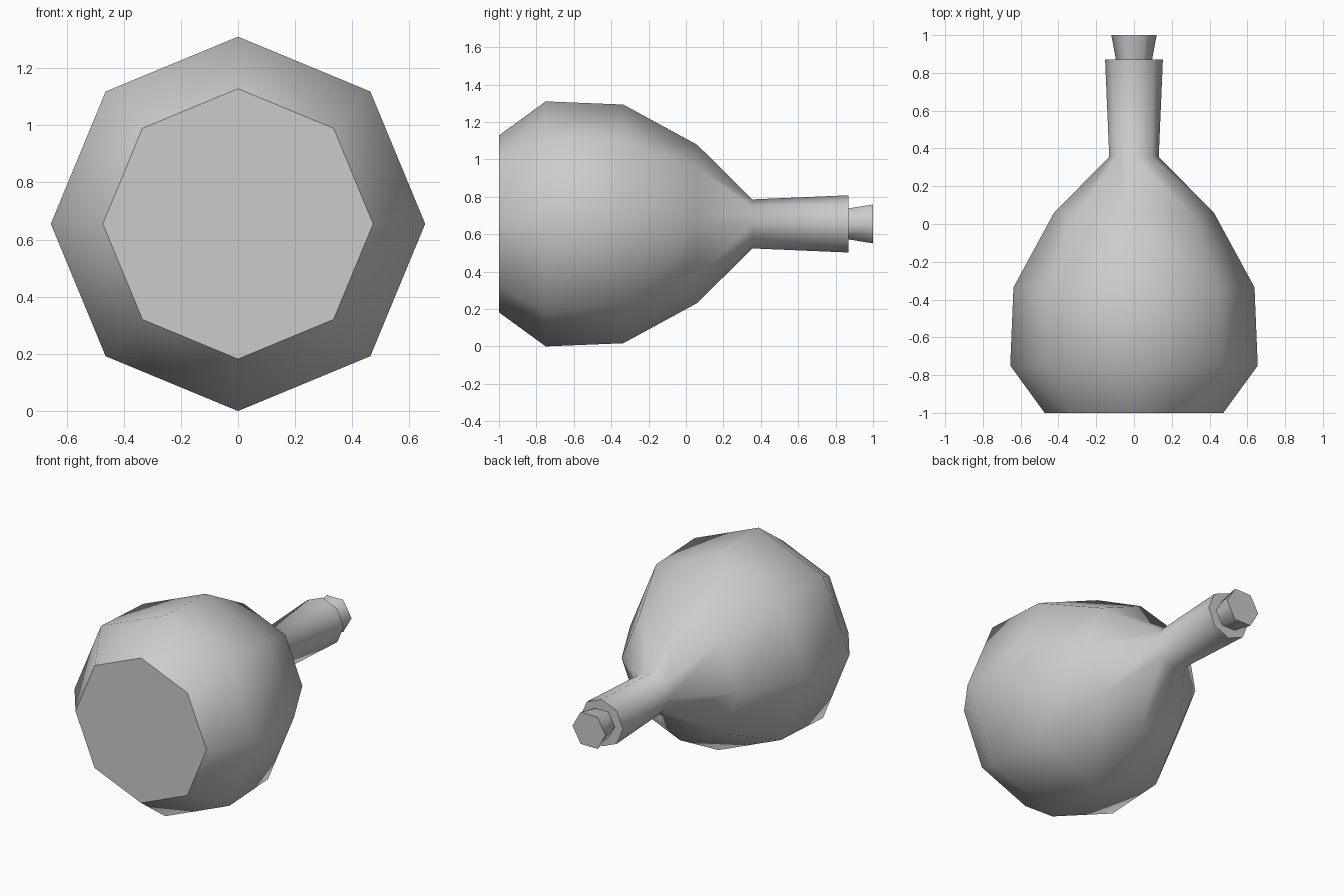
import bpy
import bmesh
from math import cos, sin, pi, radians

old = bpy.data.objects.get("Cube")
if old:
    bpy.data.objects.remove(old, do_unlink=True)

AXIS_HEIGHT = 0.655


def make_material(name, colour):
    mat = bpy.data.materials.new(name)
    mat.use_nodes = True
    mat.diffuse_color = colour
    mat.node_tree.nodes["Principled BSDF"].inputs["Base Color"].default_value = colour
    return mat


def lathe(name, profile, sides, mat, sharp_angle):
    """Closed turned shape along y from (y, radius) pairs."""
    bm = bmesh.new()
    rings = []
    for y, r in profile:
        angles = [2 * pi * i / sides for i in range(sides)]
        rings.append([bm.verts.new((r * cos(a), y, r * sin(a))) for a in angles])
    for a, b in zip(rings, rings[1:]):
        for i in range(sides):
            j = (i + 1) % sides
            bm.faces.new((a[i], a[j], b[j], b[i]))
    bm.faces.new(rings[0])
    bm.faces.new(rings[-1])
    bmesh.ops.recalc_face_normals(bm, faces=bm.faces)
    mesh = bpy.data.meshes.new(name)
    bm.to_mesh(mesh)
    bm.free()
    mesh.materials.append(mat)
    obj = bpy.data.objects.new(name, mesh)
    obj.location.z = AXIS_HEIGHT
    bpy.context.collection.objects.link(obj)
    bpy.ops.object.select_all(action="DESELECT")
    obj.select_set(True)
    bpy.context.view_layer.objects.active = obj
    bpy.ops.object.shade_smooth_by_angle(angle=radians(sharp_angle))
    return obj


grey = make_material("plain grey", (0.6, 0.6, 0.6, 1))

# Round flask body running into the slightly flared neck
lathe("flask_body", [(-1, 0.473), (-0.75, 0.655), (-0.335, 0.638), (0.06, 0.423),
                     (0.355, 0.131), (0.87, 0.153)], 8, grey, 50)

# Tapered six-sided stopper
lathe("stopper", [(0.86, 0.094), (1, 0.12)], 6, grey, 65)
